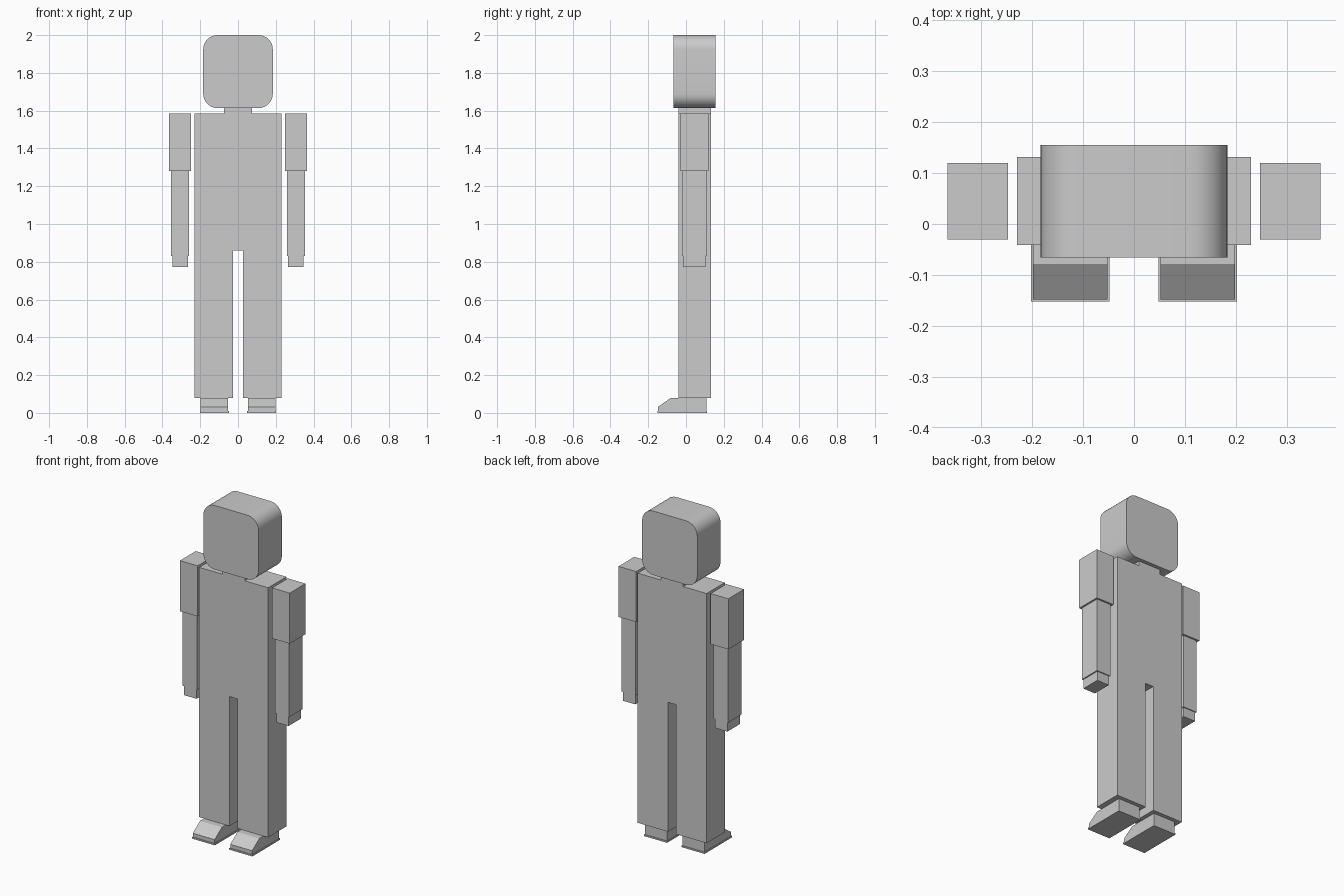
import bpy, bmesh, math

if "Cube" in bpy.data.objects:
    bpy.data.objects.remove(bpy.data.objects["Cube"], do_unlink=True)

# Single grey material
grey = bpy.data.materials.new("plain grey")
grey.use_nodes = True
GREY = (0.6, 0.6, 0.6, 1)
grey.diffuse_color = GREY
grey.node_tree.nodes["Principled BSDF"].inputs["Base Color"].default_value = GREY


def prism(name, points, axis, lo, hi):
    """Extrude a profile: axis 'y' takes (x, z) points, axis 'x' takes (y, z) points."""
    bm = bmesh.new()
    place = (lambda a, b, d: (a, d, b)) if axis == "y" else (lambda a, b, d: (d, a, b))
    face = bm.faces.new([bm.verts.new(place(a, b, lo)) for a, b in points])
    ext = bmesh.ops.extrude_face_region(bm, geom=[face])
    verts = [g for g in ext["geom"] if isinstance(g, bmesh.types.BMVert)]
    shift = (0, hi - lo, 0) if axis == "y" else (hi - lo, 0, 0)
    bmesh.ops.translate(bm, verts=verts, vec=shift)
    bmesh.ops.recalc_face_normals(bm, faces=bm.faces)
    mesh = bpy.data.meshes.new(name)
    bm.to_mesh(mesh)
    bm.free()
    mesh.materials.append(grey)
    obj = bpy.data.objects.new(name, mesh)
    bpy.context.collection.objects.link(obj)
    return obj


def box(name, x, y, z):
    return prism(name, [(x[0], z[0]), (x[1], z[0]), (x[1], z[1]), (x[0], z[1])], "y", *y)


# Body: neck, torso and legs as one flat silhouette
half = [(0.027, 0.86), (0.027, 0.08), (0.23, 0.08), (0.23, 1.585),
        (0.074, 1.585), (0.074, 1.63)]
prism("body", half + [(-x, z) for x, z in reversed(half)], "y", -0.041, 0.132)

# Head: rounded square extruded front to back
W, Z0, Z1, R, SEG = 0.184, 1.614, 2.0, 0.075, 8
corners = [(W - R, Z1 - R, 0), (R - W, Z1 - R, 90), (R - W, Z0 + R, 180), (W - R, Z0 + R, 270)]
outline = []
for cx, cz, start in corners:
    for i in range(SEG + 1):
        a = math.radians(start + 90 * i / SEG)
        outline.append((cx + R * math.cos(a), cz + R * math.sin(a)))
head = prism("head", outline, "y", -0.066, 0.155)
bpy.ops.object.select_all(action="DESELECT")
head.select_set(True)
bpy.context.view_layer.objects.active = head
bpy.ops.object.shade_smooth_by_angle(angle=math.radians(30))

# Arms and shoes on both sides
for side, s in (("left", 1), ("right", -1)):
    def span(a, b):
        return sorted((s * a, s * b))

    box(side + "_upper_arm", span(0.248, 0.366), (-0.03, 0.12), (1.28, 1.585))
    box(side + "_forearm", span(0.26, 0.355), (-0.02, 0.109), (0.83, 1.28))
    box(side + "_hand", span(0.266, 0.348), (-0.015, 0.103), (0.773, 0.83))
    # Shoe with a sloping toe on a thin sole
    shoe = [(-0.148, 0.008), (0.108, 0.008), (0.108, 0.08), (-0.079, 0.08), (-0.148, 0.032)]
    prism(side + "_shoe", shoe, "x", *span(0.052, 0.198))
    box(side + "_sole", span(0.048, 0.202), (-0.152, 0.112), (0.0, 0.009))
